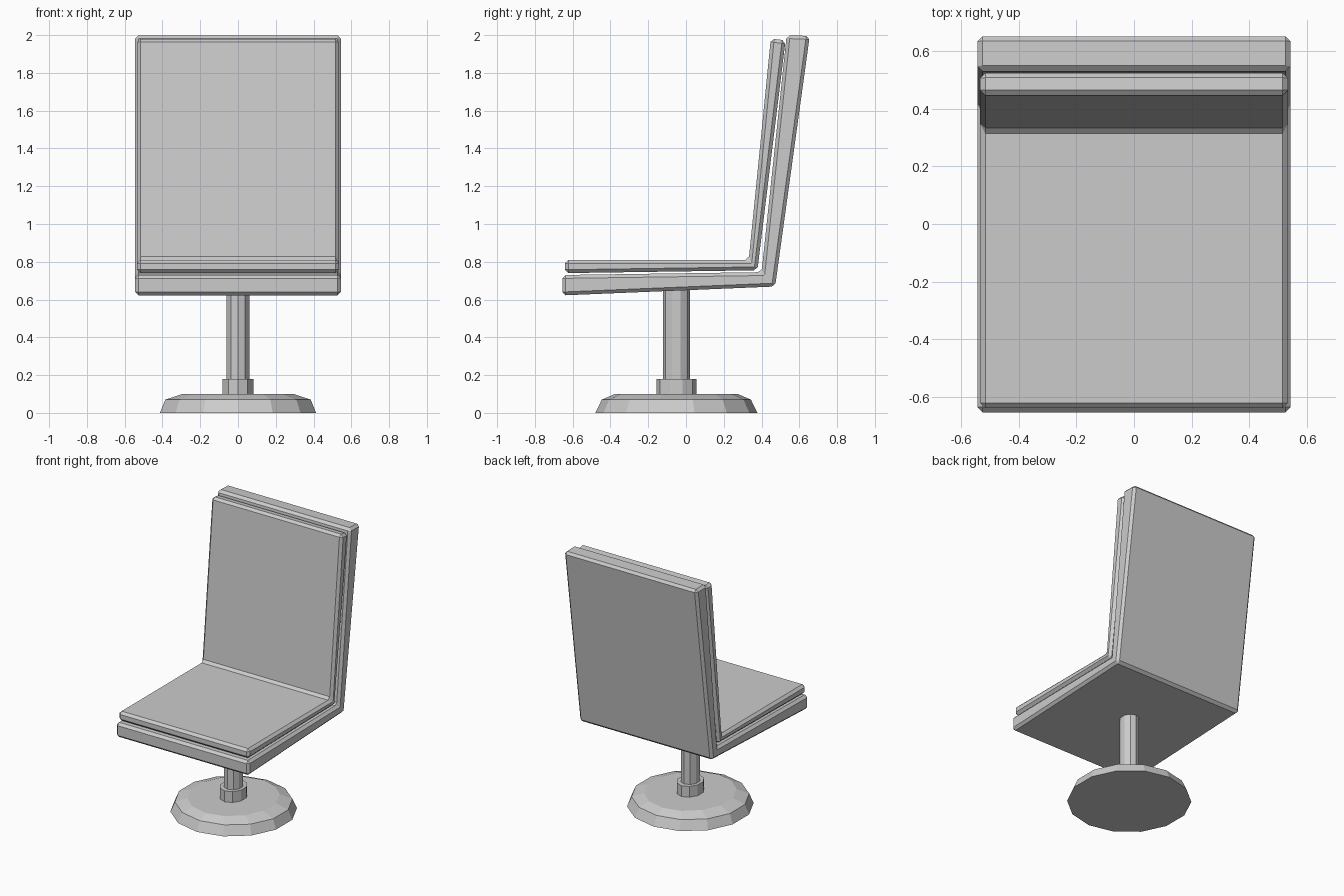
import bpy
import bmesh
from math import cos, sin, pi

if "Cube" in bpy.data.objects:
    bpy.data.objects.remove(bpy.data.objects["Cube"], do_unlink=True)

grey = bpy.data.materials.new("plain_grey")
grey.use_nodes = True
colour = (0.6, 0.6, 0.6, 1)
grey.diffuse_color = colour
grey.node_tree.nodes["Principled BSDF"].inputs["Base Color"].default_value = colour


def finish(name, bm):
    bmesh.ops.recalc_face_normals(bm, faces=bm.faces)
    mesh = bpy.data.meshes.new(name)
    bm.to_mesh(mesh)
    bm.free()
    mesh.materials.append(grey)
    obj = bpy.data.objects.new(name, mesh)
    bpy.context.collection.objects.link(obj)
    return obj


def padded_panel(name, profile, half_width, bevel):
    """Extrude a side profile (y, z) across x and chamfer its edges."""
    bm = bmesh.new()
    face = bm.faces.new([bm.verts.new((-half_width, y, z)) for y, z in profile])
    new = bmesh.ops.extrude_face_region(bm, geom=[face])["geom"]
    moved = [v for v in new if isinstance(v, bmesh.types.BMVert)]
    bmesh.ops.translate(bm, verts=moved, vec=(2 * half_width, 0, 0))
    obj = finish(name, bm)
    mod = obj.modifiers.new("chamfer", "BEVEL")
    mod.width = bevel
    mod.segments = 1
    mod.limit_method = "ANGLE"
    return obj


def turned(name, sides, rings, turn=0.5):
    """Stack faceted rings given as (z, x radius, y radius)."""
    centre_y = -0.051
    angles = [2 * pi * (i + turn) / sides for i in range(sides)]
    sx = max(abs(cos(a)) for a in angles)
    sy = max(abs(sin(a)) for a in angles)
    bm = bmesh.new()
    loops = [[bm.verts.new((rx * cos(a) / sx, centre_y + ry * sin(a) / sy, z))
              for a in angles] for z, rx, ry in rings]
    for low, high in zip(loops, loops[1:]):
        for i in range(sides):
            j = (i + 1) % sides
            bm.faces.new((low[i], low[j], high[j], high[i]))
    bm.faces.new(loops[0][::-1])
    bm.faces.new(loops[-1])
    return finish(name, bm)


# Outer seat and back shell
padded_panel("seat_shell",
             [(-0.655, 0.622), (0.472, 0.669), (0.655, 1.995), (0.533, 2.0),
              (0.40, 0.745), (-0.655, 0.73)], 0.545, 0.018)

# Inner cushion
padded_panel("seat_cushion",
             [(-0.64, 0.74), (0.378, 0.755), (0.527, 1.972), (0.449, 1.982),
              (0.332, 0.81), (-0.64, 0.81)], 0.535, 0.018)

# Pedestal
turned("base_plate", 14, [(0, 0.413, 0.429), (0.07, 0.385, 0.395), (0.1, 0.295, 0.325)])
turned("collar", 10, [(0.09, 0.083, 0.106), (0.18, 0.083, 0.106)])
turned("post", 10, [(0.09, 0.061, 0.072), (0.67, 0.061, 0.072)])
